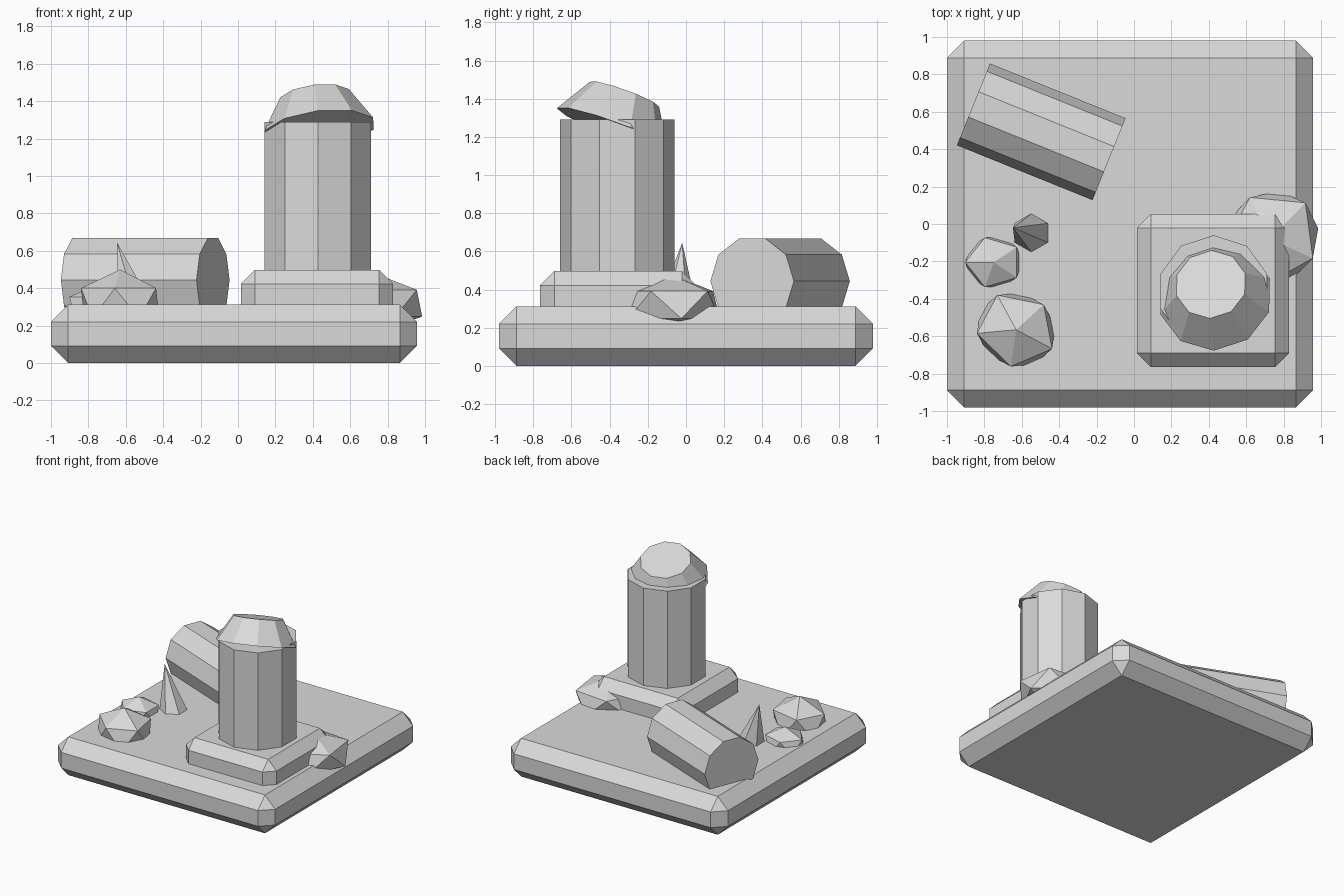
import bpy
from math import radians
from mathutils import Vector

if "Cube" in bpy.data.objects:
    bpy.data.objects.remove(bpy.data.objects["Cube"], do_unlink=True)

stone = bpy.data.materials.new("grey stone")
stone.use_nodes = True
GREY = (0.7, 0.7, 0.7, 1)
stone.diffuse_color = GREY
stone.node_tree.nodes["Principled BSDF"].inputs["Base Color"].default_value = GREY


def finish(name):
    """Name the newest object and give it the stone material."""
    ob = bpy.context.object
    ob.name = name
    ob.data.materials.append(stone)
    return ob


def slab(name, low, high, chamfer):
    """Box between two corners with one flat chamfer on every edge."""
    low, high = Vector(low), Vector(high)
    bpy.ops.mesh.primitive_cube_add(size=1, location=(low + high) / 2)
    ob = finish(name)
    ob.scale = high - low
    bpy.ops.object.transform_apply(location=False, rotation=False, scale=True)
    bevel = ob.modifiers.new("chamfer", 'BEVEL')
    bevel.width = chamfer
    bevel.segments = 1


def drum(name, radius, depth, location, rotation=(0, 0, 0)):
    """Ten-sided stone drum."""
    bpy.ops.mesh.primitive_cylinder_add(vertices=10, radius=radius, depth=depth,
                                        location=location, rotation=rotation)
    return finish(name)


def rock(name, location, size, turn):
    """Squashed low-poly boulder."""
    bpy.ops.mesh.primitive_ico_sphere_add(subdivisions=1, radius=1, location=location,
                                          rotation=(0, 0, radians(turn)))
    finish(name).scale = size


# Plinth and pedestal
slab("base_slab", (-1, -0.98, 0), (0.957, 0.98, 0.312), 0.092)
slab("pedestal", (0.015, -0.765, 0.19), (0.83, 0.053, 0.497), 0.075)

# Standing column with its tilted broken cap
drum("standing_column", 0.3, 0.87, (0.427, -0.36, 0.855))
bpy.ops.mesh.primitive_cone_add(vertices=10, radius1=0.308, radius2=0.193, depth=0.19,
                                location=(0.422, -0.355, 1.335))
cap = finish("broken_cap")
cap.rotation_mode = 'QUATERNION'
cap.rotation_quaternion = Vector((0, 0, 1)).rotation_difference(Vector((-0.12, 0.336, 0.934)))

# Fallen column lying on the slab
drum("fallen_column", 0.236, 0.782, (-0.496, 0.493, 0.444), (0, radians(90), radians(-22)))

# Boulders
rock("front_rock", (-0.63, -0.565, 0.32), (0.243, 0.22, 0.18), -28)
rock("small_rock", (-0.75, -0.205, 0.3), (0.17, 0.155, 0.12), 180)
rock("side_rock", (0.73, -0.08, 0.32), (0.3, 0.275, 0.16), 46)

# Leaning shard: a cone whose tip is pushed to one side
bpy.ops.mesh.primitive_cone_add(vertices=6, radius1=0.112, depth=0.365,
                                location=(-0.54, -0.05, 0.4625))
shard = finish("leaning_shard")
for v in shard.data.vertices:
    if v.co.z > 0:
        v.co += Vector((-0.107, 0.03, 0))
